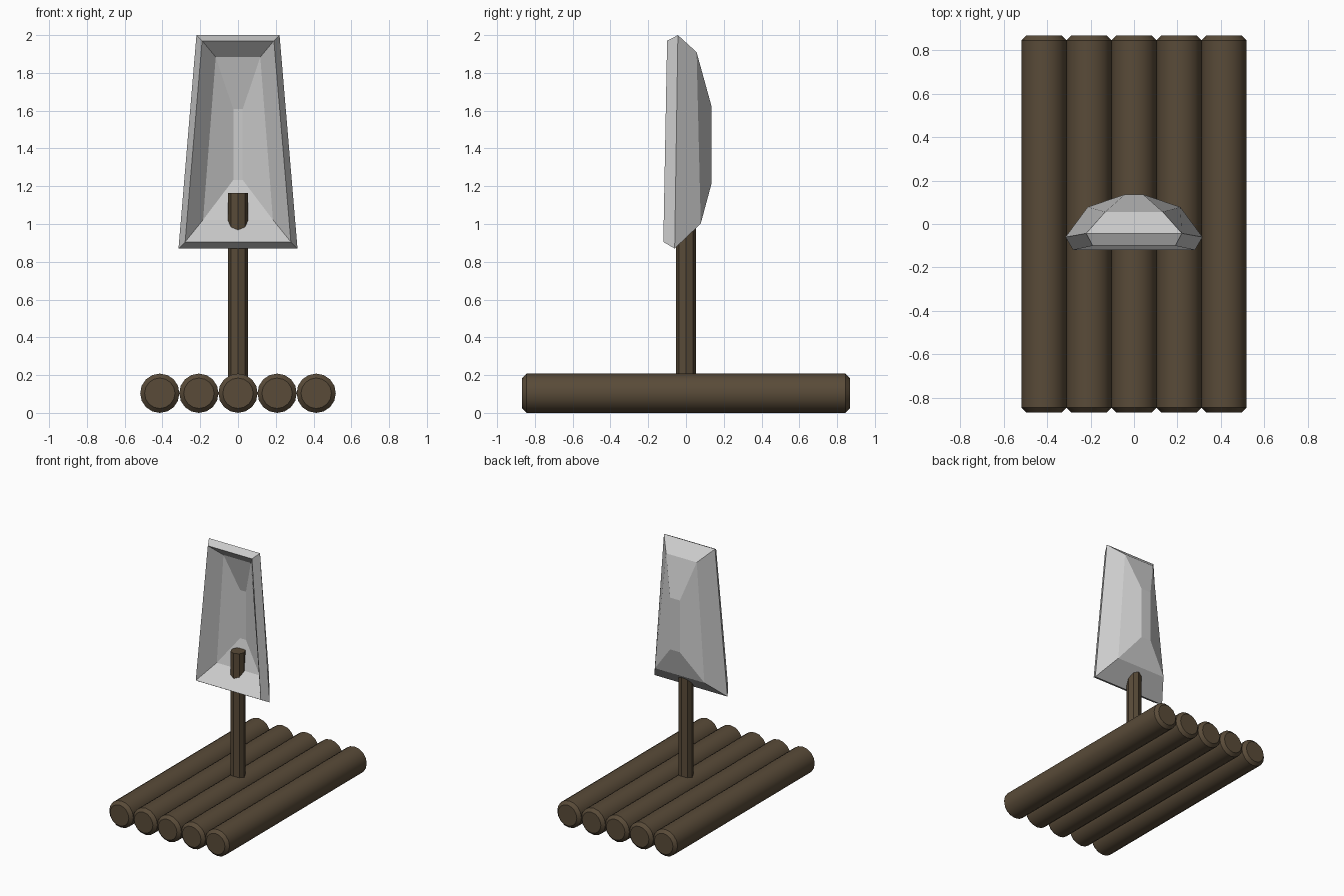
import bpy, bmesh
from math import radians, pi

if "Cube" in bpy.data.objects:
    bpy.data.objects.remove(bpy.data.objects["Cube"])

wood = bpy.data.materials.new("wood")
wood.diffuse_color = (0.10, 0.07, 0.04, 1)
wood.use_nodes = True
wood.node_tree.nodes["Principled BSDF"].inputs["Base Color"].default_value = wood.diffuse_color


def finish(name, bm, mat=None, smooth=False):
    bmesh.ops.recalc_face_normals(bm, faces=bm.faces)
    me = bpy.data.meshes.new(name)
    bm.to_mesh(me)
    bm.free()
    ob = bpy.data.objects.new(name, me)
    bpy.context.collection.objects.link(ob)
    if mat:
        me.materials.append(mat)
    if smooth:
        bpy.ops.object.select_all(action='DESELECT')
        ob.select_set(True)
        bpy.context.view_layer.objects.active = ob
        bpy.ops.object.shade_smooth_by_angle(angle=radians(30))
    return ob


# Deck logs: cylinders along y with chamfered ends
R, HALF = 0.104, 0.867
for i in range(5):
    bm = bmesh.new()
    bmesh.ops.create_cone(bm, cap_ends=True, segments=16, radius1=R, radius2=R, depth=2 * HALF)
    rims = [e for e in bm.edges if any(len(f.verts) > 4 for f in e.link_faces)]
    bmesh.ops.bevel(bm, geom=rims, offset=0.023, segments=1, affect='EDGES')
    log = finish(f"deck_log_{i + 1}", bm, wood, True)
    log.rotation_euler.x = pi / 2
    log.location = ((i - 2) * 0.207, 0, R)

# Mast: octagonal pole rising from the middle log into the sail
bm = bmesh.new()
bmesh.ops.create_cone(bm, cap_ends=True, segments=8, radius1=0.053, radius2=0.053, depth=1.045)
mast = finish("mast", bm, wood)
mast.location.z = 0.12 + 1.045 / 2

# Sail: thick billowing shell, rings from inner centre, round the rim, to outer centre
# each ring: top (half width, y, z), bottom (half width, y, z)
rings = [
    ((0.025, 0.062, 1.608), (0.025, 0.062, 1.233)),
    ((0.118, -0.010, 1.884), (0.185, 0.003, 1.022)),
    ((0.190, -0.100, 1.970), (0.280, -0.120, 0.905)),
    ((0.220, -0.043, 2.000), (0.315, -0.060, 0.870)),
    ((0.132, 0.056, 1.910), (0.213, 0.078, 1.002)),
    ((0.042, 0.136, 1.620), (0.042, 0.136, 1.217)),
]
bm = bmesh.new()
loops = []
for (tx, ty, tz), (bx, by, bz) in rings:
    corners = [(-tx, ty, tz), (tx, ty, tz), (bx, by, bz), (-bx, by, bz)]
    loops.append([bm.verts.new(c) for c in corners])
for a, b in zip(loops, loops[1:]):
    for k in range(4):
        n = (k + 1) % 4
        bm.faces.new((a[k], a[n], b[n], b[k]))
bm.faces.new(loops[0])
bm.faces.new(loops[-1])
finish("sail", bm)
